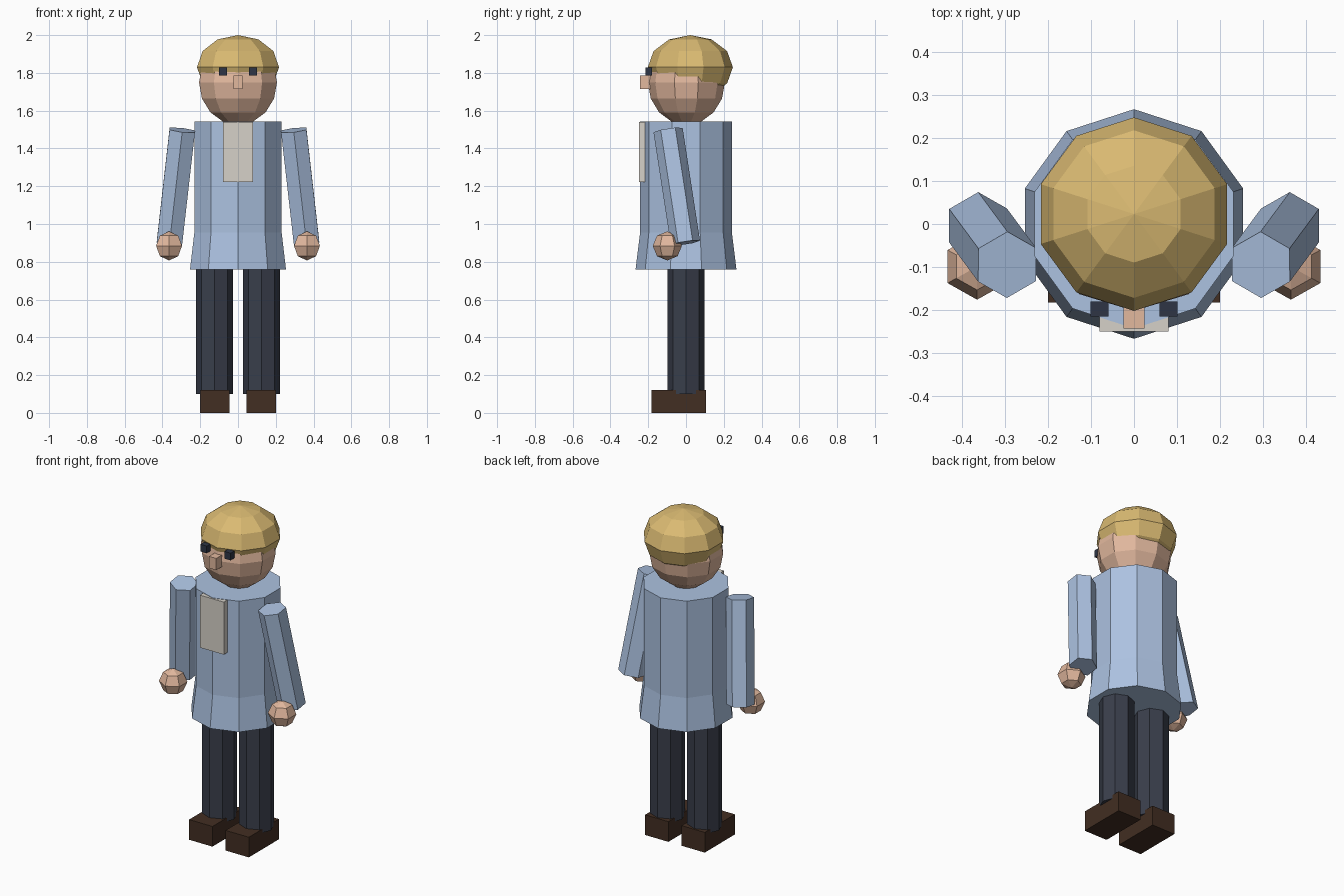
import bpy, bmesh, math
from mathutils import Vector, Matrix

if "Cube" in bpy.data.objects:
    bpy.data.objects.remove(bpy.data.objects["Cube"])


def material(name, rgb):
    m = bpy.data.materials.new(name)
    lin = [(c / 255 / 12.92) if c <= 10 else ((c / 255 + 0.055) / 1.055) ** 2.4 for c in rgb]
    m.diffuse_color = (*lin, 1)
    m.use_nodes = True
    m.node_tree.nodes["Principled BSDF"].inputs["Base Color"].default_value = m.diffuse_color
    return m


SHIRT = material("light_blue_cloth", (172, 194, 225))
PANTS = material("dark_navy_cloth", (57, 62, 75))
SHOE = material("dark_brown_leather", (66, 46, 34))
SKIN = material("skin", (226, 184, 158))
HAIR = material("blond_hair", (218, 186, 114))
BIB = material("pale_grey_cloth", (214, 209, 200))
EYE = material("dark_eye", (46, 53, 69))


def finish(name, bm, mat):
    bmesh.ops.recalc_face_normals(bm, faces=bm.faces)
    me = bpy.data.meshes.new(name)
    bm.to_mesh(me)
    bm.free()
    me.materials.append(mat)
    ob = bpy.data.objects.new(name, me)
    bpy.context.collection.objects.link(ob)
    return ob


def lathe(name, mat, sides, profile, matrix=Matrix()):
    """Closed solid from (radius, height) pairs, with a corner facing +y."""
    bm = bmesh.new()
    rings = []
    for r, z in profile:
        angles = [math.pi / 2 + math.tau * i / sides for i in range(sides)]
        rings.append([bm.verts.new((r * math.cos(a), r * math.sin(a), z)) for a in angles])
    for lo, hi in zip(rings, rings[1:]):
        for i in range(sides):
            j = (i + 1) % sides
            bm.faces.new((lo[i], lo[j], hi[j], hi[i]))
    for ring, (r, z) in ((rings[0], profile[0]), (rings[-1], profile[-1])):
        if r > 1e-4:
            bm.faces.new(ring)
    bmesh.ops.remove_doubles(bm, verts=bm.verts, dist=1e-5)
    bm.transform(matrix)
    return finish(name, bm, mat)


def ball(name, mat, sides, rings, center, radii):
    """Faceted sphere with its poles on z."""
    steps = [-math.pi / 2 + math.pi * i / rings for i in range(rings + 1)]
    profile = [(math.cos(a), math.sin(a)) for a in steps]
    return lathe(name, mat, sides, profile,
                 Matrix.Translation(center) @ Matrix.Diagonal((*radii, 1)))


def box(name, mat, lo, hi):
    lo, hi = Vector(lo), Vector(hi)
    bm = bmesh.new()
    bmesh.ops.create_cube(bm, size=1)
    bm.transform(Matrix.Translation((lo + hi) / 2) @ Matrix.Diagonal((*(hi - lo), 1)))
    return finish(name, bm, mat)


# Coat with flared hem, and the pale front panel
lathe("coat", SHIRT, 10, [(0.267, 0.76), (0.243, 0.955), (0.243, 1.542)])
box("front_panel", BIB, (-0.08, -0.25, 1.222), (0.08, -0.217, 1.54))

# Head, hair cap and nose
ball("head", SKIN, 10, 8, (0, 0.002, 1.75), (0.217, 0.204, 0.225))
ball("hair", HAIR, 10, 6, (0, 0.023, 1.83), (0.228, 0.225, 0.17))
box("nose", SKIN, (-0.024, -0.243, 1.716), (0.024, -0.175, 1.787))

for side, s in (("left", -1), ("right", 1)):
    # Eyes
    box(side + "_eye", EYE, (s * 0.08 - 0.021, -0.215, 1.785), (s * 0.08 + 0.021, -0.18, 1.829))

    # Legs and shoes
    lathe(side + "_leg", PANTS, 8, [(0.098, 0.10), (0.098, 0.78)],
          Matrix.Translation((s * 0.124, 0, 0)))
    box(side + "_shoe", SHOE, (s * 0.122 - 0.078, -0.182, 0), (s * 0.122 + 0.078, 0.106, 0.122))

    # Slanted arms and hands
    top, bottom = Vector((s * 0.295, -0.095, 1.497)), Vector((s * 0.363, -0.003, 0.90))
    axis = top - bottom
    turn = Vector((0, 0, 1)).rotation_difference(axis).to_matrix().to_4x4()
    lathe(side + "_arm", SHIRT, 6, [(0.078, 0), (0.078, axis.length)],
          Matrix.Translation(bottom) @ turn)
    ball(side + "_hand", SKIN, 6, 4, (s * 0.365, -0.099, 0.884), (0.079, 0.077, 0.077))
